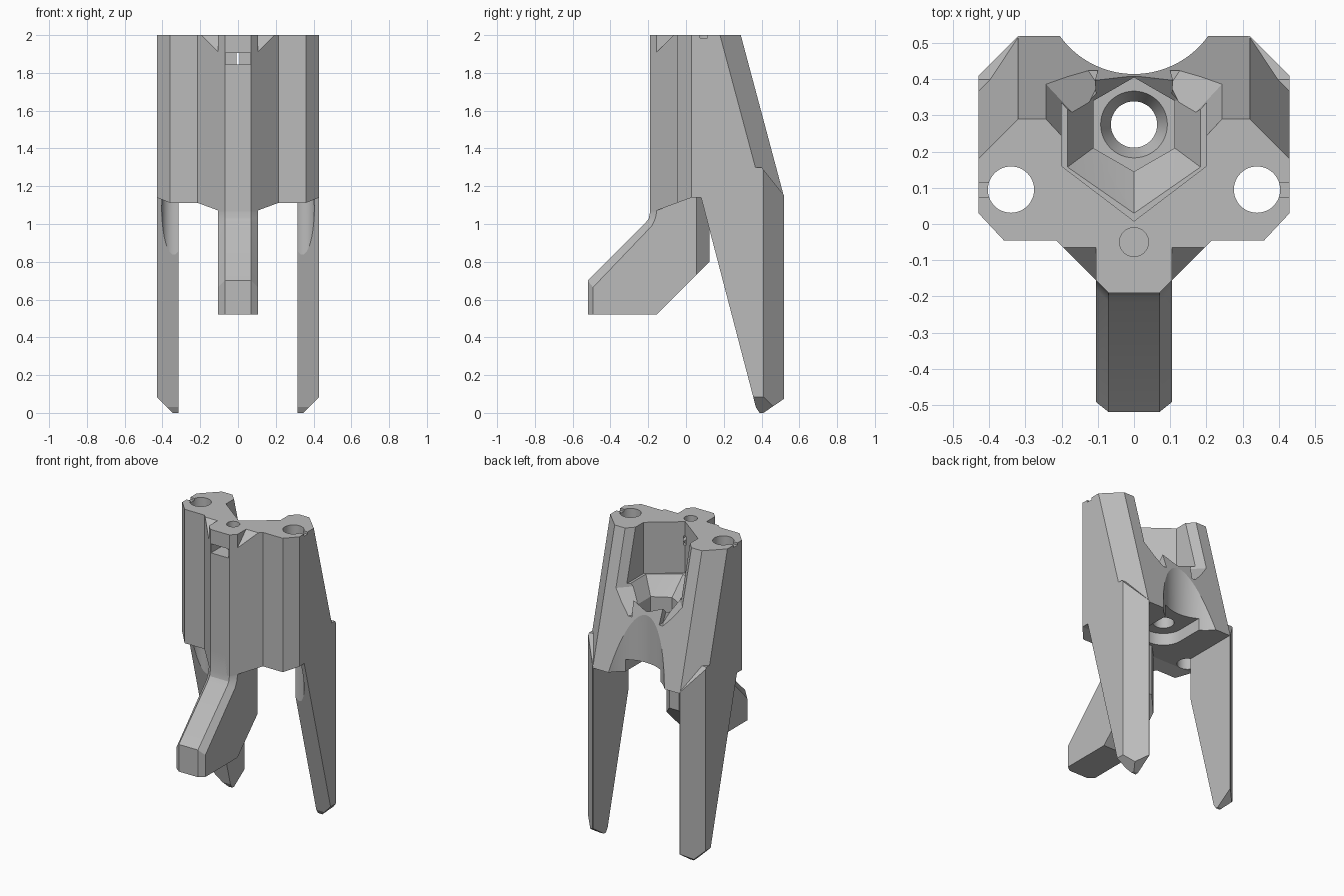
import bpy, bmesh, math
from mathutils import Vector

old = bpy.data.objects.get("Cube")
if old:
    bpy.data.objects.remove(old, do_unlink=True)

grey = bpy.data.materials.new("plain_grey")
grey.use_nodes = True
grey.diffuse_color = (0.5, 0.5, 0.5, 1)
grey.node_tree.nodes["Principled BSDF"].inputs["Base Color"].default_value = (0.5, 0.5, 0.5, 1)


def finish(name, bm):
    bmesh.ops.recalc_face_normals(bm, faces=bm.faces)
    mesh = bpy.data.meshes.new(name)
    bm.to_mesh(mesh)
    bm.free()
    mesh.materials.append(grey)
    obj = bpy.data.objects.new(name, mesh)
    bpy.context.collection.objects.link(obj)
    return obj


def hull(name, points):
    bm = bmesh.new()
    for p in points:
        bm.verts.new(p)
    res = bmesh.ops.convex_hull(bm, input=bm.verts)
    loose = [v for v in bm.verts if not v.link_faces]
    bmesh.ops.delete(bm, geom=loose, context='VERTS')
    bmesh.ops.dissolve_limit(bm, angle_limit=0.005, verts=bm.verts, edges=bm.edges)
    return finish(name, bm)


def loft(rings):
    bm = bmesh.new()
    loops = [[bm.verts.new(p) for p in ring] for ring in rings]
    n = len(loops[0])
    for a, b in zip(loops, loops[1:]):
        for i in range(n):
            j = (i + 1) % n
            bm.faces.new((a[i], a[j], b[j], b[i]))
    bm.faces.new(loops[0])
    bm.faces.new(loops[-1])
    return bm


def disc(x, y, r, z, n=48):
    return [(x + r * math.sin(2 * math.pi * i / n),
             y + r * math.cos(2 * math.pi * i / n), z) for i in range(n)]


def box(x0, x1, y0, y1, z0, z1):
    return [(x, y, z) for x in (x0, x1) for y in (y0, y1) for z in (z0, z1)]


def cut(obj, points):
    cutter = hull("cutter", points)
    cutter.hide_render = True
    mod = obj.modifiers.new("cut", 'BOOLEAN')
    mod.operation = 'DIFFERENCE'
    mod.solver = 'EXACT'
    mod.object = cutter
    bpy.context.view_layer.update()
    dg = bpy.context.evaluated_depsgraph_get()
    mesh = bpy.data.meshes.new_from_object(obj.evaluated_get(dg))
    obj.modifiers.clear()
    obj.data = mesh
    bpy.data.objects.remove(cutter, do_unlink=True)


def both(points):
    return points + [(-p[0],) + tuple(p[1:]) for p in points]


def side_hole(side):
    return disc(side * 0.34, 0.095, 0.064, 0.5) + disc(side * 0.34, 0.095, 0.064, 2.2)


# Main body: faceted plan whose back slopes outwards going down
half = [(0.07, -0.19), (0.215, -0.045), (0.36, -0.045), (0.43, 0.03), (0.43, 0.18), (0.32, 0.29)]
plan = half + [(-x, y) for x, y in reversed(half)]
BOTTOM = 1.14
bm = loft([[(x, y + (0.23 if y > 0.1 else 0), BOTTOM) for x, y in plan],
           [(x, y, 2.0) for x, y in plan]])
bmesh.ops.bisect_plane(bm, geom=bm.verts[:] + bm.edges[:] + bm.faces[:],
                       plane_co=(0, 0.03, 0), plane_no=(0, 1, 0))
for v in bm.verts:
    if v.co.z < 1.5:
        v.co.z = min(BOTTOM, BOTTOM + 0.37 * (v.co.y - 0.03))
body = finish("main_body", bm)


def back(z):
    return 0.29 + 0.268 * (2 - z)


# Round relief up the back
cut(body, disc(0, 0.667, 0.2525, 0.9, 96) + disc(0, 0.667, 0.2525, 2.2, 96))

# Pocket with a pointed front, open to the back
pocket = both([(0, 0.008), (0.2, 0.16), (0.2, 0.7)])
cut(body, [(x, y, z) for x, y in pocket for z in (1.66, 2.2)])

# Flared edges of the pocket opening
for s in (1, -1):
    flare = []
    for z in (2.1, 1.64):
        b = back(z)
        flare += [(s * 0.15, b - 0.1, z), (s * 0.29, b + 0.05, z), (s * 0.15, b + 0.05, z)]
    b = back(1.5)
    flare += [(s * 0.1, b - 0.04, 1.5), (s * 0.16, b + 0.05, 1.5), (s * 0.1, b + 0.05, 1.5)]
    cut(body, flare)

# Funnel, hexagonal seat, countersink and bore
hexagon = disc(0, 0.275, 0.13, 1.55, 6)
rim = both([(0, 0.025, 1.665), (0.187, 0.155, 1.665), (0.187, 0.36, 1.665), (0.14, 0.45, 1.665)])
cut(body, hexagon + rim)
cut(body, [(x, y, z) for x, y, _ in hexagon for z in (1.42, 1.56)])
cut(body, disc(0, 0.275, 0.097, 1.43) + disc(0, 0.275, 0.064, 1.36))
cut(body, disc(0, 0.275, 0.064, 1.0) + disc(0, 0.275, 0.064, 1.5))

# Rounded recess underneath, open to the back
for_recess = disc(0, 0.275, 0.13, 0) + [(0.13, 0.7, 0), (-0.13, 0.7, 0)]
cut(body, [(x, y, z) for x, y, _ in for_recess for z in (1.0, 1.22)])

# Rod holes, shallow slots beside them and sloped notches beside the nose
for s in (1, -1):
    cut(body, side_hole(s))
    cut(body, box(s * 0.34, s * 0.5, 0.075, 0.115, 1.985, 2.1))
    cut(body, [(s * x, y, z) for x in (0.105, 0.35)
               for y, z in ((0.035, 2.1), (-0.265, 1.8), (-0.265, 2.1))])

# Nut slot in the nose with a screw hole from above
cut(body, box(-0.065, 0.065, -0.3, 0.015, 1.845, 1.905))
cut(body, disc(0, -0.05, 0.04, 1.7) + disc(0, -0.05, 0.04, 2.2))

# Front arm: chamfered bracket sloping forwards
rings = []
for x in (-0.105, -0.07, -0.035, 0.035, 0.07, 0.105):
    f = max(0, abs(x) - 0.07)
    b = max(0, abs(x) - 0.035)
    rings.append([(x, y, z) for y, z in (
        (-0.52 + f * 0.8, 0.52), (-0.52 + f * 0.8, 0.7 - f), (-0.215 + f, 1.005 - f * 0.4),
        (-0.197 + f, 1.03), (-0.19 + f, 1.065), (-0.19 + f, 1.2),
        (0.125 - b, 1.2), (0.125 - b, 0.8 - b), (-0.155, 0.52))])
arm = finish("front_arm", loft(rings))

# Rear legs: tapered blades with chamfered corners and tips
parts = [body, arm]
profile = [(0.08, 1.14), (0.36, 0.085), (0.37, 0.03), (0.39, 0.0), (0.41, 0.0),
           (0.52, 0.075), (0.52, 1.15), (0.4, 1.3), (0.09, 1.3)]
for s, name in ((1, "left_leg"), (-1, "right_leg")):
    blank = hull("blank", [(s * x, y, z) for x in (0.315, 0.43) for y, z in profile])
    bm = bmesh.new()
    bm.from_mesh(blank.data)
    bpy.data.objects.remove(blank, do_unlink=True)
    for co, no in (((0.43, 0.41, 0), (1, 1, 0)), ((0.43, 0, 0.085), (1, 0, -1))):
        bmesh.ops.bisect_plane(bm, geom=bm.verts[:] + bm.edges[:] + bm.faces[:],
                               plane_co=(s * co[0], co[1], co[2]),
                               plane_no=Vector((s * no[0], no[1], no[2])).normalized(),
                               clear_outer=True)
    points = [v.co.copy() for v in bm.verts]
    bm.free()
    leg = hull(name, points)
    cut(leg, side_hole(s))
    parts.append(leg)

# Smooth the round surfaces, keep the facets crisp
bpy.ops.object.select_all(action='DESELECT')
for p in parts:
    p.select_set(True)
bpy.context.view_layer.objects.active = body
bpy.ops.object.shade_smooth_by_angle(angle=math.radians(15))
